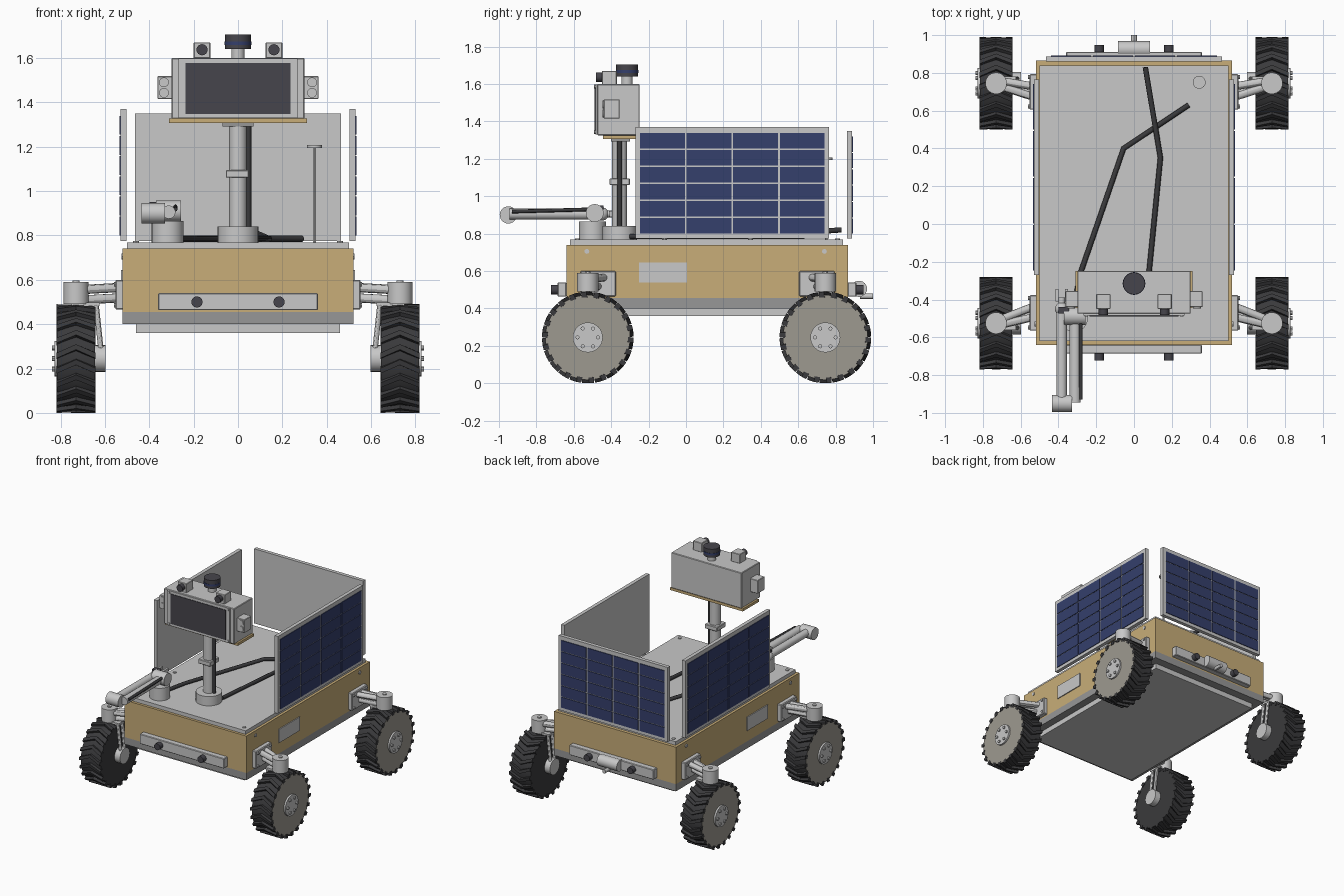
import bpy, bmesh, math
from mathutils import Vector

cube = bpy.data.objects.get("Cube")
if cube:
    bpy.data.objects.remove(cube)


def material(name, r, g, b):
    m = bpy.data.materials.new(name)
    m.use_nodes = True
    m.diffuse_color = (r, g, b, 1)
    m.node_tree.nodes["Principled BSDF"].inputs["Base Color"].default_value = (r, g, b, 1)
    return m


LIGHT = material("light grey", 0.58, 0.58, 0.58)
MID = material("mid grey", 0.31, 0.31, 0.31)
GOLD = material("gold foil", 0.58, 0.42, 0.19)
RUBBER = material("black rubber", 0.042, 0.042, 0.045)
GLASS = material("dark glass", 0.062, 0.06, 0.072)
BLUE = material("solar blue", 0.035, 0.05, 0.15)
RIM = material("warm grey", 0.34, 0.32, 0.28)


def finish(name, bm, *mats):
    bmesh.ops.recalc_face_normals(bm, faces=bm.faces)
    me = bpy.data.meshes.new(name)
    bm.to_mesh(me)
    bm.free()
    for m in mats:
        me.materials.append(m)
    ob = bpy.data.objects.new(name, me)
    bpy.context.collection.objects.link(ob)
    return ob


def add_box(bm, lo, hi):
    lo, hi = Vector(lo), Vector(hi)
    verts = bmesh.ops.create_cube(bm, size=1)["verts"]
    for v in verts:
        v.co = Vector([(a + b) / 2 + c * abs(b - a) for a, b, c in zip(lo, hi, v.co)])


def add_cyl(bm, p0, p1, r, sides=24):
    p0, p1 = Vector(p0), Vector(p1)
    verts = bmesh.ops.create_cone(bm, cap_ends=True, segments=sides, radius1=r,
                                  radius2=r, depth=(p1 - p0).length)["verts"]
    rot = Vector((0, 0, 1)).rotation_difference(p1 - p0).to_matrix()
    for v in verts:
        v.co = rot @ v.co + (p0 + p1) / 2


def box(name, lo, hi, mat, bevel=0.0):
    bm = bmesh.new()
    add_box(bm, lo, hi)
    if bevel:
        bmesh.ops.bevel(bm, geom=bm.edges[:], offset=bevel, segments=1, affect='EDGES')
    return finish(name, bm, mat)


def cyl(name, p0, p1, r, mat, sides=24):
    bm = bmesh.new()
    add_cyl(bm, p0, p1, r, sides)
    return finish(name, bm, mat)


def ball(name, centre, r, mat):
    bm = bmesh.new()
    bmesh.ops.create_uvsphere(bm, u_segments=20, v_segments=12, radius=r)
    bmesh.ops.translate(bm, verts=bm.verts, vec=centre)
    return finish(name, bm, mat)


def cable(name, points, r=0.014):
    cu = bpy.data.curves.new(name, 'CURVE')
    cu.dimensions = '3D'
    cu.bevel_depth, cu.bevel_resolution, cu.use_fill_caps = r, 2, True
    sp = cu.splines.new('POLY')
    sp.points.add(len(points) - 1)
    for p, co in zip(sp.points, points):
        p.co = (*co, 1)
    cu.materials.append(RUBBER)
    bpy.context.collection.objects.link(bpy.data.objects.new(name, cu))


# Body
box("foil_body", (-.52, -.64, .455), (.52, .865, .74), GOLD)
box("lower_skirt", (-.52, -.64, .40), (.52, .865, .455), MID)
box("belly_pan", (-.46, -.58, .36), (.46, .80, .40), LIGHT)
box("top_deck", (-.5, -.62, .74), (.5, .84, .768), LIGHT)
bm = bmesh.new()
for s in (-1, 1):
    for y in (-.58, -.115, .345, .81):
        add_cyl(bm, (s * .46, y, .765), (s * .46, y, .774), .013, 12)
    for y in (-.53, .74):
        add_cyl(bm, (s * .515, y, .705), (s * .526, y, .705), .013, 12)
finish("body_screws", bm, LIGHT)
for s, side in ((1, "left"), (-1, "right")):
    box(side + "_bay_hatch", (s * .518, -.25, .54), (s * .527, .005, .645), LIGHT)

# Sensor bars with round lenses, front and rear
for name, y, d in (("front", -.64, -1), ("rear", .865, 1)):
    box(name + "_sensor_bar", (-.36, y, .463), (.36, y + d * .046, .54), LIGHT, .004)
    for x in (-.185, .185):
        cyl(name + "_lens", (x, y + d * .04, .50), (x, y + d * .083, .50), .025, GLASS)
cyl("docking_drum", (-.085, .925, .505), (.085, .925, .505), .043, LIGHT)
cyl("docking_pin", (0, .93, .465), (0, 1.0, .465), .015, LIGHT, 12)


# Solar panels: frame along one axis with raised cells on the outer face
def solar_panel(name, start, end, base, top, place):
    def bounds(a, b):
        p, q = place(*a), place(*b)
        return [min(c) for c in zip(p, q)], [max(c) for c in zip(p, q)]
    box(name + "_frame", *bounds((start, 0, base), (end, .028, top)), LIGHT)
    bm = bmesh.new()
    u0, z0 = start + .02, base + .022
    du, dz = (end - start - .04) / 4, (top - base - .05) / 6
    for i in range(4):
        for j in range(6):
            a, z = u0 + i * du, z0 + j * dz
            add_box(bm, *bounds((a + .005, .026, z + .003), (a + du - .005, .033, z + dz - .003)))
    finish(name + "_cells", bm, BLUE)


solar_panel("left_solar", -.27, .765, .775, 1.37, lambda u, d, z: (.502 + d, u, z))
solar_panel("right_solar", -.27, .765, .775, 1.37, lambda u, d, z: (-.502 - d, u, z))
solar_panel("rear_solar", -.465, .465, .775, 1.35, lambda u, d, z: (u, .86 + d, z))


# Wheels
def wheel(name, s, y):
    cx, cz, r, w = s * .73, .245, .227, .085
    bm = bmesh.new()
    add_cyl(bm, (cx - w, y, cz), (cx + w, y, cz), r, 48)
    for f in bm.faces:
        if f.calc_center_median().x * s > .73 + w * .9:
            f.material_index = 1
    lugs = 22
    for i in range(lugs):
        a = 2 * math.pi * i / lugs
        rings = []
        for x, lag in ((-w - .003, .16), (0, 0), (w + .003, .16)):
            ring = []
            for da, rad in ((0, r - .012), (.14, r - .012), (.12, .245), (.02, .245)):
                t = a + lag + da
                ring.append(bm.verts.new((cx + x, y + rad * math.cos(t), cz + rad * math.sin(t))))
            rings.append(ring)
        for p, q in zip(rings, rings[1:]):
            for k in range(4):
                n = (k + 1) % 4
                bm.faces.new((p[k], p[n], q[n], q[k]))
        bm.faces.new(rings[0])
        bm.faces.new(rings[-1])
    finish(name + "_tyre", bm, RUBBER, RIM)
    bm = bmesh.new()
    add_cyl(bm, (s * .81, y, cz), (s * .828, y, cz), .08, 32)
    for i in range(6):
        t = i * math.pi / 3
        by, bz = y + .055 * math.cos(t), cz + .055 * math.sin(t)
        add_cyl(bm, (s * .825, by, bz), (s * .838, by, bz), .011, 8)
    finish(name + "_hub", bm, LIGHT)
    cyl(name + "_motor", (s * .598, y, cz), (s * .66, y, cz), .06, LIGHT)


# Steering posts, forks and suspension arms
def corner(name, s, y, mount_y):
    wheel(name, s, y)
    cyl(name + "_steering_post", (s * .73, y, .49), (s * .73, y, .59), .057, LIGHT)
    cyl(name + "_post_cap", (s * .73, y, .59), (s * .73, y, .597), .015, LIGHT, 12)
    box(name + "_fork_bridge", (s * .625, y - .035, .482), (s * .75, y + .035, .498), LIGHT)
    bm = bmesh.new()
    for d in (-.024, .024):
        add_cyl(bm, (s * .64, y + d, .492), (s * .615, y + d, .26), .012, 12)
    finish(name + "_fork", bm, LIGHT)
    box(name + "_mount_plate", (s * .515, mount_y - .095, .465), (s * .552, mount_y + .095, .60), LIGHT, .005)
    bm = bmesh.new()
    for d, z in ((-.025, .565), (.03, .565), (0, .518)):
        add_cyl(bm, (s * .54, mount_y + d, z), (s * .72, y + d * .5, z - .01), .021, 12)
    for d in (-.078, .078):
        for z in (.485, .58):
            add_cyl(bm, (s * .55, mount_y + d, z), (s * .56, mount_y + d, z), .01, 8)
    finish(name + "_suspension_arm", bm, LIGHT)


for s, side in ((1, "left"), (-1, "right")):
    corner("front_" + side, s, -.525, -.47)
    corner("rear_" + side, s, .745, .70)

# Mast
cyl("mast_base", (0, -.355, .765), (0, -.355, .84), .092, LIGHT, 32)
cyl("mast_tube", (0, -.355, .84), (0, -.355, 1.31), .04, LIGHT)
box("mast_collar", (-.055, -.41, 1.06), (.05, -.30, 1.095), LIGHT, .004)
cable("mast_cable", [(.047, -.355, .84), (.047, -.355, 1.30)], .013)
box("neck_bracket", (-.07, -.40, 1.292), (.07, -.30, 1.308), MID)

# Camera head
box("head_foil_plate", (-.31, -.445, 1.306), (.31, -.25, 1.326), GOLD)
box("head_case", (-.30, -.475, 1.326), (.30, -.248, 1.60), LIGHT, .004)
box("head_bezel", (-.268, -.485, 1.33), (.268, -.47, 1.598), LIGHT)
box("head_screen", (-.236, -.489, 1.348), (.236, -.48, 1.578), GLASS)
bm = bmesh.new()
for x in (-.252, .252):
    for z in (1.343, 1.587):
        add_cyl(bm, (x, -.48, z), (x, -.491, z), .01, 10)
finish("bezel_screws", bm, LIGHT)
for s, side in ((1, "left"), (-1, "right")):
    box(side + "_top_camera", (s * .125, -.45, 1.598), (s * .20, -.37, 1.67), LIGHT, .003)
    cyl(side + "_top_camera_lens", (s * .162, -.44, 1.637), (s * .162, -.482, 1.637), .025, GLASS)
    box(side + "_side_sensor", (s * .295, -.44, 1.415), (s * .363, -.355, 1.518), LIGHT, .003)
    for z in (1.443, 1.49):
        cyl(side + "_side_sensor_eye", (s * .334, -.435, z), (s * .334, -.447, z), .022, LIGHT, 16)
cyl("scanner_post", (0, -.315, 1.598), (0, -.315, 1.645), .03, LIGHT)
cyl("scanner", (0, -.315, 1.64), (0, -.315, 1.705), .058, GLASS, 32)
cyl("scanner_band", (0, -.315, 1.658), (0, -.315, 1.674), .060, BLUE, 32)

# Antenna
cyl("antenna_rod", (.345, .75, .765), (.345, .75, 1.2), .007, LIGHT, 12)
cyl("antenna_disc", (.345, .75, 1.195), (.345, .75, 1.207), .034, LIGHT)

# Deck cables
cable("rear_cable", [(.06, .83, .82), (.14, .35, .785), (.075, -.30, .785)])
cable("arm_cable", [(.29, .63, .785), (-.055, .40, .785), (-.28, -.25, .785), (-.32, -.44, .785)])

# Folded robot arm
cyl("arm_base", (-.317, -.50, .765), (-.317, -.50, .865), .072, LIGHT, 32)
cyl("arm_shoulder", (-.37, -.488, .91), (-.258, -.488, .91), .048, LIGHT)
cyl("arm_upper_link", (-.312, -.50, .905), (-.312, -.945, .905), .03, LIGHT)
cyl("arm_elbow", (-.435, -.95, .90), (-.328, -.95, .90), .046, LIGHT)
cyl("arm_forearm", (-.383, -.94, .905), (-.383, -.44, .905), .028, LIGHT)
ball("arm_wrist", (-.383, -.45, .905), .036, LIGHT)
cyl("arm_tool", (-.383, -.45, .905), (-.383, -.39, .905), .018, LIGHT, 16)
cable("arm_link_cable", [(-.282, -.50, .93), (-.282, -.93, .918)], .01)
for x in (-.408, -.358):
    box("gripper_finger", (x - .008, -.41, .89), (x + .008, -.345, .92), LIGHT)
box("gripper_camera", (-.40, -.475, .93), (-.345, -.44, .95), GLASS)

# Smooth rounded parts, keep hard edges
bpy.ops.object.select_all(action='DESELECT')
parts = [o for o in bpy.context.scene.objects if o.type == 'MESH']
for o in parts:
    o.select_set(True)
bpy.context.view_layer.objects.active = parts[0]
bpy.ops.object.shade_smooth_by_angle(angle=math.radians(30))
